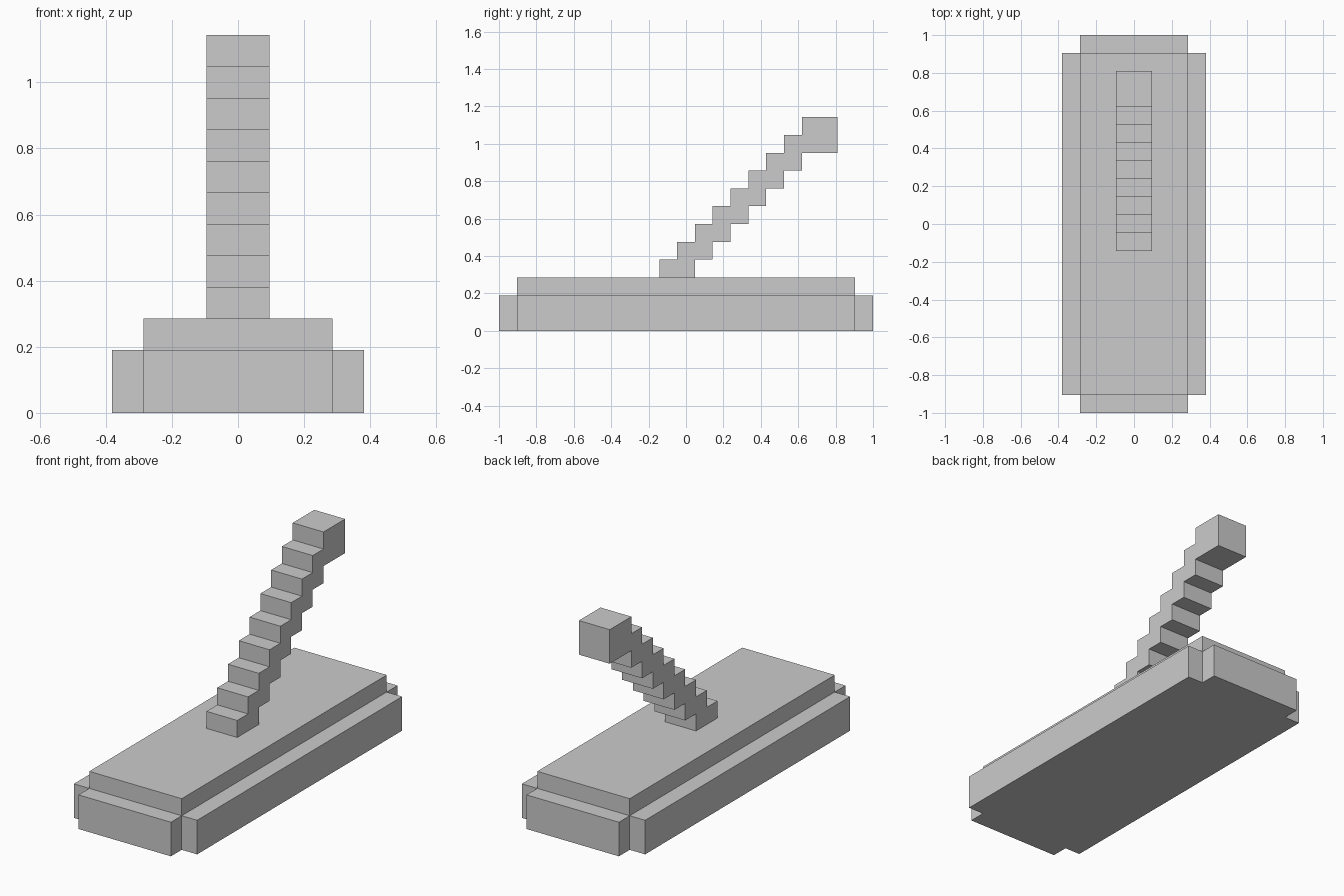
import bpy, bmesh
from mathutils import Vector

if "Cube" in bpy.data.objects:
    bpy.data.objects.remove(bpy.data.objects["Cube"])

U = 2 / 21  # one block unit


def prism(name, outline, extrude):
    """Extrude a closed outline (block units) along a vector into a solid."""
    bm = bmesh.new()
    face = bm.faces.new([bm.verts.new(Vector(p) * U) for p in outline])
    ext = bmesh.ops.extrude_face_region(bm, geom=[face], use_keep_orig=True)
    verts = [g for g in ext["geom"] if isinstance(g, bmesh.types.BMVert)]
    bmesh.ops.translate(bm, verts=verts, vec=Vector(extrude) * U)
    bmesh.ops.recalc_face_normals(bm, faces=bm.faces)
    mesh = bpy.data.meshes.new(name)
    bm.to_mesh(mesh)
    bm.free()
    obj = bpy.data.objects.new(name, mesh)
    bpy.context.collection.objects.link(obj)
    return obj


# Base plate with notched corners
corner = [(4, 9.5), (3, 9.5), (3, 10.5)]
outline = []
for sx, sy in ((1, 1), (-1, 1), (-1, -1), (1, -1)):
    pts = corner if sx * sy > 0 else corner[::-1]
    outline += [(sx * x, sy * y, 0) for x, y in pts]
prism("base_plate", outline, (0, 0, 2))

# Raised top plate
prism("top_plate", [(-3, -9.5, 2), (3, -9.5, 2), (3, 9.5, 2), (-3, 9.5, 2)], (0, 0, 1))

# Stepped lever leaning back, ending in a square knob
upper, lower = [], []
for k in range(9):
    y, z = k - 1.5, k + 3
    upper += [(-1, y, z), (-1, y, z + 1)]
    if k < 7:
        lower += [(-1, y + 2, z), (-1, y + 2, z + 1)]
lower += [(-1, 8.5, 10), (-1, 8.5, 12)]
prism("lever", upper + lower[::-1], (2, 0, 0))
